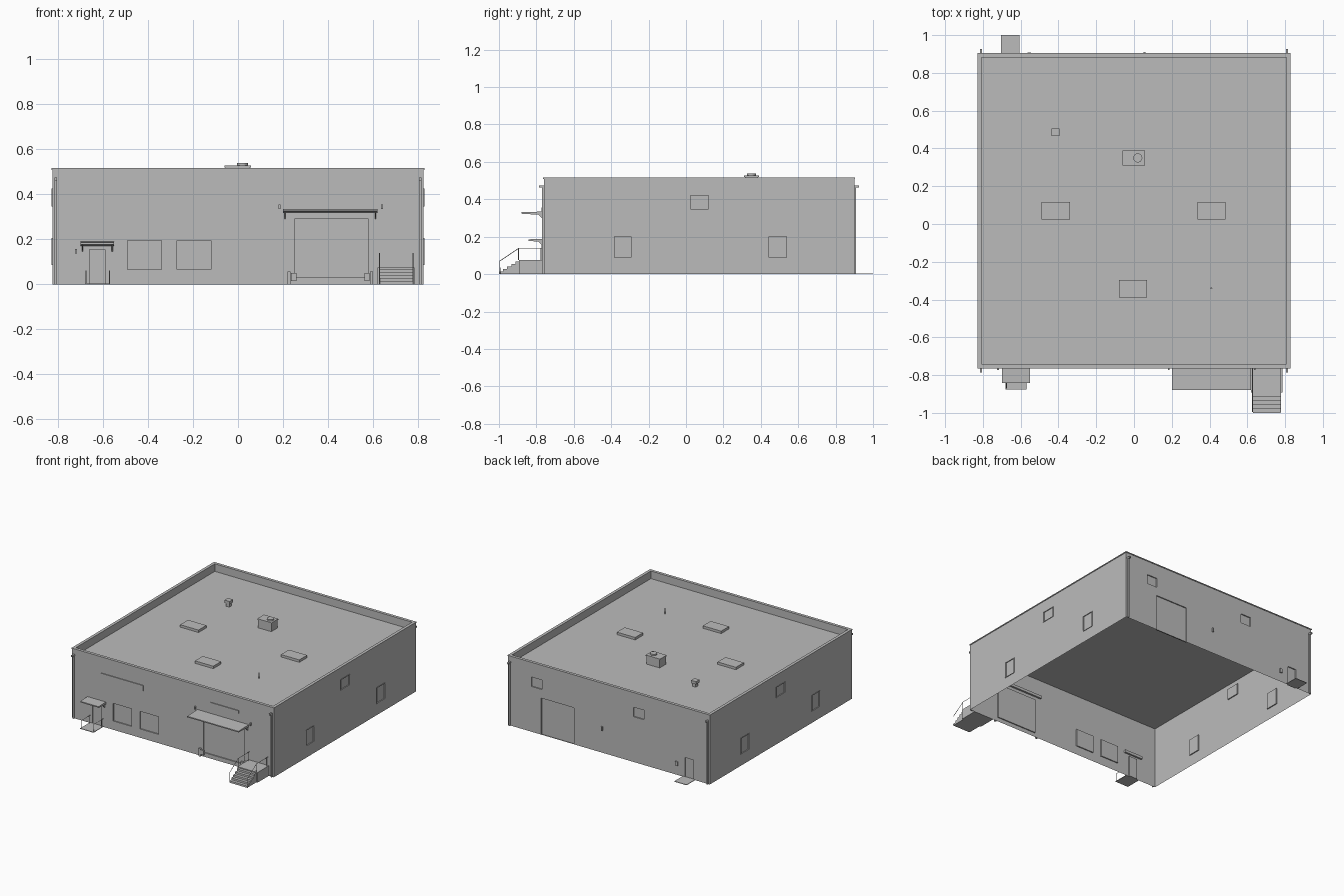
import bpy, bmesh
from mathutils import Vector

cube = bpy.data.objects.get("Cube")
if cube:
    bpy.data.objects.remove(cube, do_unlink=True)

grey = bpy.data.materials.new("plain grey")
grey.use_nodes = True
GREY = (0.5, 0.5, 0.5, 1)
grey.diffuse_color = GREY
grey.node_tree.nodes["Principled BSDF"].inputs["Base Color"].default_value = GREY

W, FRONT, BACK, TOP, ROOF = 0.825, -0.76, 0.9, 0.515, 0.46
RIM = 0.018


def finish(name, bm):
    mesh = bpy.data.meshes.new(name)
    bm.to_mesh(mesh)
    bm.free()
    mesh.materials.append(grey)
    obj = bpy.data.objects.new(name, mesh)
    bpy.context.collection.objects.link(obj)
    return obj


def box(name, x, y, z):
    bm = bmesh.new()
    bmesh.ops.create_cube(bm, size=1)
    for v in bm.verts:
        v.co = [r[0] if c < 0 else r[1] for c, r in zip(v.co, (x, y, z))]
    return finish(name, bm)


def cylinder(name, x, y, z, radius, sides=16):
    bm = bmesh.new()
    bmesh.ops.create_cone(bm, cap_ends=True, segments=sides, radius1=radius,
                          radius2=radius, depth=z[1] - z[0])
    bmesh.ops.translate(bm, verts=bm.verts, vec=(x, y, sum(z) / 2))
    return finish(name, bm)


def extrude_x(name, profile, x0, x1):
    """Closed (y, z) profile swept along x."""
    bm = bmesh.new()
    face = bm.faces.new([bm.verts.new((x0, y, z)) for y, z in profile])
    new = bmesh.ops.extrude_face_region(bm, geom=[face])["geom"]
    bmesh.ops.translate(bm, vec=(x1 - x0, 0, 0),
                        verts=[v for v in new if isinstance(v, bmesh.types.BMVert)])
    bmesh.ops.recalc_face_normals(bm, faces=bm.faces)
    return finish(name, bm)


def tube(name, points, radius=0.002):
    curve = bpy.data.curves.new(name, "CURVE")
    curve.dimensions = "3D"
    curve.bevel_depth, curve.bevel_resolution = radius, 0
    curve.use_fill_caps = True
    line = curve.splines.new("POLY")
    line.points.add(len(points) - 1)
    for p, co in zip(line.points, points):
        p.co = (*co, 1)
    curve.materials.append(grey)
    obj = bpy.data.objects.new(name, curve)
    bpy.context.collection.objects.link(obj)


def wall(name, place, u_range, openings, depth=0.008):
    """Thin wall sheet; each opening (u0, u1, z0, z1) is a shallow recess."""
    bm = bmesh.new()
    us = sorted({*u_range, *(u for o in openings for u in o[:2])})
    zs = sorted({0, TOP, *(z for o in openings for z in o[2:])})

    def quad(*pts):
        bm.faces.new([bm.verts.new(place(*p)) for p in pts])

    for a, b in zip(us, us[1:]):
        for c, d in zip(zs, zs[1:]):
            u, z = (a + b) / 2, (c + d) / 2
            if not any(o[0] < u < o[1] and o[2] < z < o[3] for o in openings):
                quad((a, c, 0), (b, c, 0), (b, d, 0), (a, d, 0))
    for a, b, c, d in openings:
        ring = [(a, c), (b, c), (b, d), (a, d)]
        quad(*[(*p, -depth) for p in ring])
        for p, q in zip(ring, ring[1:] + ring[:1]):
            quad((*p, 0), (*q, 0), (*q, -depth), (*p, -depth))
    bmesh.ops.remove_doubles(bm, verts=bm.verts, dist=0.0001)
    # point the sheet outwards
    bmesh.ops.recalc_face_normals(bm, faces=bm.faces)
    out = Vector(place(0, 0, 1)) - Vector(place(0, 0, 0))
    big = max(bm.faces, key=lambda f: f.calc_area())
    if big.normal.dot(out) < 0:
        bmesh.ops.reverse_faces(bm, faces=bm.faces)
    return finish(name, bm)


# Outer walls with recessed windows and doors
front_openings = [(-0.49, -0.34, 0.065, 0.195), (-0.27, -0.12, 0.065, 0.195),
                  (-0.66, -0.59, 0, 0.155), (0.25, 0.58, 0.03, 0.29)]
back_openings = [(0.55, 0.635, 0.335, 0.405), (-0.285, -0.2, 0.335, 0.405),
                 (0.285, 0.555, 0, 0.27), (-0.69, -0.62, 0, 0.145)]
side_openings = [(0.02, 0.125, 0.345, 0.425), (0.44, 0.54, 0.085, 0.205),
                 (-0.385, -0.29, 0.085, 0.205)]
wall("front_wall", lambda u, z, d: (u, FRONT - d, z), (-W, W), front_openings)
wall("back_wall", lambda u, z, d: (u, BACK + d, z), (-W, W), back_openings)
for side, s in (("left", 1), ("right", -1)):
    wall(side + "_wall", lambda u, z, d: (s * (W + d), u, z), (FRONT, BACK), side_openings)
    # slim window frames
    for a, b, c, d in side_openings:
        t, x = 0.004, sorted((s * (W - 0.002), s * (W + 0.003)))
        for y, z in (((a, b), (c, c + t)), ((a, b), (d - t, d)),
                     ((a, a + t), (c, d)), ((b - t, b), (c, d))):
            box(side + "_window_frame", x, y, z)

# Roof sheet, parapet inner faces and rim
bm = bmesh.new()
loops = [[bm.verts.new(p) for p in ((-W + i, FRONT + i, z), (W - i, FRONT + i, z),
                                    (W - i, BACK - i, z), (-W + i, BACK - i, z))]
         for i, z in ((0, TOP), (RIM, TOP), (RIM, ROOF), (0, ROOF))]
for outer, inner in zip(loops[:2], loops[1:3]):
    for k in range(4):
        n = (k + 1) % 4
        bm.faces.new((outer[k], outer[n], inner[n], inner[k]))
bm.faces.new(loops[2])
bm.faces.new(loops[3][::-1])
finish("roof_and_parapet", bm)
# thin rim overhang
for s in (-1, 1):
    box("rim_side", sorted((s * (W - RIM), s * (W + 0.004))), (FRONT - 0.004, BACK + 0.004),
        (TOP - 0.006, TOP + 0.001))
for y in (FRONT - 0.004, BACK - RIM):
    box("rim_end", (-W, W), (y, y + RIM + 0.004), (TOP - 0.006, TOP + 0.001))

# Skylights and roof equipment
for x, y in ((-0.415, 0.07), (0.41, 0.07), (-0.005, -0.343)):
    box("skylight", (x - 0.075, x + 0.075), (y - 0.046, y + 0.046), (ROOF, ROOF + 0.018))
box("air_unit", (-0.055, 0.052), (0.315, 0.386), (ROOF, 0.522))
box("air_unit_lid", (-0.06, 0.057), (0.311, 0.39), (0.52, 0.528))
cylinder("air_unit_fan", 0.02, 0.35, (0.528, 0.538), 0.024, 24)
box("vent_base", (-0.428, -0.402), (0.472, 0.498), (ROOF, 0.49))
box("vent_cap", (-0.436, -0.395), (0.465, 0.506), (0.485, 0.506))
cylinder("vent_pipe", 0.41, -0.34, (ROOF, 0.5), 0.005, 10)

# Downpipes at the corners
for s in (-1, 1):
    for y, d in ((FRONT, -1), (BACK, 1)):
        x = s * 0.81
        box("downpipe", (x - 0.005, x + 0.005), sorted((y, y + d * 0.01)), (0, 0.47))
        box("overflow_spout", (x - 0.006, x + 0.006), sorted((y, y + d * 0.026)), (0.462, 0.474))

# Signs on the front
box("wide_sign", (-0.59, -0.24), (FRONT - 0.006, FRONT), (0.357, 0.395))
box("narrow_sign", (0.31, 0.54), (FRONT - 0.006, FRONT), (0.395, 0.418))

# Canopies with brackets
for x0, x1, reach, z in ((0.2, 0.62, 0.12, 0.335), (-0.7, -0.55, 0.083, 0.19)):
    tip = FRONT - reach
    extrude_x("canopy", [(FRONT + 0.015, z), (tip, z - 0.004), (tip, z - 0.012),
                         (FRONT + 0.015, z - 0.02)], x0, x1)
    for x in (x0 + 0.009, x1 - 0.009):
        extrude_x("canopy_bracket", [(FRONT, z - 0.016), (FRONT - 0.03, z - 0.016),
                                     (FRONT, z - 0.045)], x - 0.003, x + 0.003)

# Wall lamps
for x, z in ((-0.72, 0.147), (0.185, 0.345), (0.64, 0.345)):
    box("front_lamp", (x - 0.004, x + 0.004), (FRONT - 0.012, FRONT), (z - 0.01, z + 0.01))
box("back_lamp", (0.05, 0.06), (BACK, BACK + 0.01), (0.165, 0.195))
box("back_meter_box", (-0.565, -0.545), (BACK, BACK + 0.008), (0.07, 0.1))

# Loading door guards
for s in (-1, 1):
    x = 0.41 + s * 0.183
    box("door_guard", (x - 0.007, x + 0.007), (FRONT - 0.015, FRONT), (0, 0.058))
    x = 0.41 + s * 0.163
    box("dock_bumper", (x - 0.012, x + 0.012), (FRONT - 0.012, FRONT), (0.015, 0.05))

# Entrance slabs and handrails
box("front_slab", (-0.68, -0.57), (-0.875, FRONT), (0, 0.004))
box("back_slab", (-0.705, -0.605), (BACK, 1), (0, 0.004))
for x in (-0.675, -0.571):
    tube("entrance_rail", [(x, FRONT, 0.06), (x, -0.87, 0.06), (x, -0.87, 0)])
    tube("entrance_rail_post", [(x, -0.775, 0.06), (x, -0.775, 0)])

# Side staircase: landing, steps and sloping rails
STEPS, HIGH = 5, 0.075
box("landing", (0.62, 0.785), (-0.893, FRONT), (0, HIGH))
profile = [(-0.89, 0)]
for i in range(STEPS):
    z = HIGH * (STEPS - i) / (STEPS + 0.5)
    y = -0.89 - 0.11 * i / STEPS
    profile += [(y, z), (y - 0.11 / STEPS, z)]
profile.append((-1, 0))
extrude_x("steps", profile, 0.63, 0.775)
for x in (0.628, 0.777):
    tube("stair_rail", [(x, FRONT, 0.138), (x, -0.895, 0.138), (x, -0.995, 0.07), (x, -0.995, 0)])
    for y in (-0.775, -0.895):
        tube("stair_post", [(x, y, 0.138), (x, y, HIGH)])
